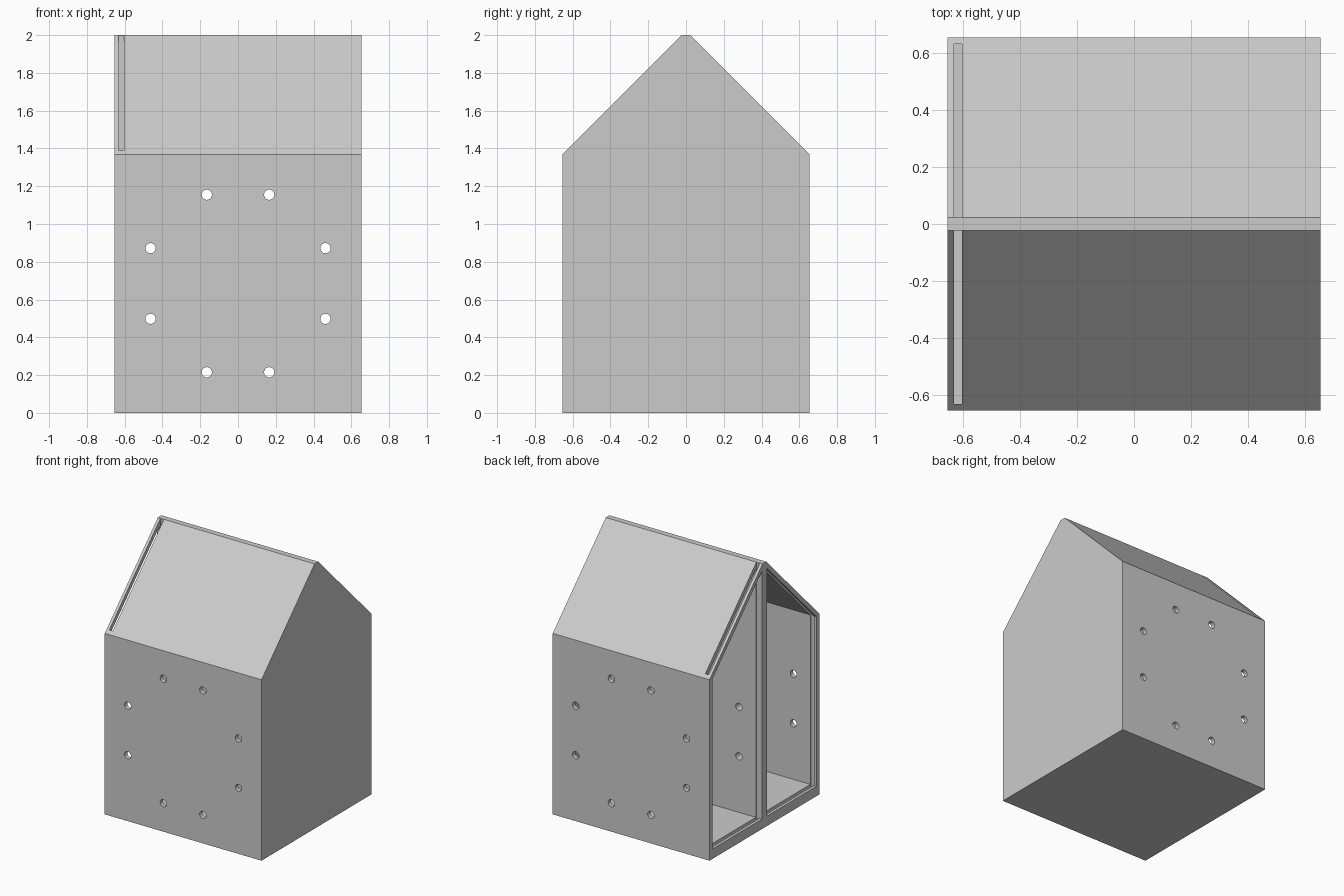
import bpy, bmesh, math

if "Cube" in bpy.data.objects:
    bpy.data.objects.remove(bpy.data.objects["Cube"])

HALF = 0.655       # half width and half depth
RIDGE = 0.022      # half width of the flat ridge
TOP = 2.0

grey = bpy.data.materials.new("plain grey")
grey.diffuse_color = (0.6, 0.6, 0.6, 1)
grey.use_nodes = True
grey.node_tree.nodes["Principled BSDF"].inputs["Base Color"].default_value = grey.diffuse_color


def prism(name, profile, x0, x1):
    """Extrude a (y, z) profile along x."""
    bm = bmesh.new()
    a = [bm.verts.new((x0, y, z)) for y, z in profile]
    b = [bm.verts.new((x1, y, z)) for y, z in profile]
    n = len(profile)
    bm.faces.new(a)
    bm.faces.new(b[::-1])
    for i in range(n):
        bm.faces.new((a[i], b[i], b[(i + 1) % n], a[(i + 1) % n]))
    bmesh.ops.recalc_face_normals(bm, faces=bm.faces[:])
    return finish(name, bm)


def finish(name, bm):
    me = bpy.data.meshes.new(name)
    bm.to_mesh(me)
    bm.free()
    me.materials.append(grey)
    ob = bpy.data.objects.new(name, me)
    bpy.context.collection.objects.link(ob)
    return ob


def cut(target, cutter):
    """Subtract the cutter from the target and delete it."""
    cutter.hide_render = True
    mod = target.modifiers.new("cut", 'BOOLEAN')
    mod.operation = 'DIFFERENCE'
    mod.solver = 'EXACT'
    mod.object = cutter
    bpy.context.view_layer.objects.active = target
    bpy.ops.object.modifier_apply(modifier=mod.name)
    bpy.data.objects.remove(cutter)


def roof(y, drop=0.0):
    return TOP + RIDGE - abs(y) - drop


# solid house body with gabled roof
house = prism("house_body", [(-HALF, 0), (HALF, 0), (HALF, roof(HALF)), (RIDGE, TOP),
                             (-RIDGE, TOP), (-HALF, roof(HALF))], -HALF, HALF)

for s in (-1, 1):
    # room on each side of the divider, open on the left
    yi, yo = 0.03, 0.622
    cut(house, prism("room_cutter", [(s * yi, 0.075), (s * yo, 0.075),
                                     (s * yo, roof(yo, 0.045)), (s * yi, roof(yi, 0.045))],
                     -0.8, 0.622))
    # slot for a sliding panel, through the roof and into walls and floor
    cut(house, prism("slot_cutter", [(s * 0.0235, 0.045), (s * 0.632, 0.045),
                                     (s * 0.632, 2.2), (s * 0.0235, 2.2)],
                     -0.633, -0.604))

# ring of eight holes through front wall, divider and back wall
bm = bmesh.new()
for x in (0.165, 0.463):
    for sx in (-1, 1):
        for sz in (-1, 1):
            dz = 0.47 if x < 0.3 else 0.187
            new = bmesh.ops.create_cone(bm, cap_ends=True, segments=32, radius1=0.027,
                                        radius2=0.027, depth=2)["verts"]
            for v in new:
                px, py, pz = v.co
                v.co = (sx * x + px, -pz, 0.685 + sz * dz + py)
cut(house, finish("hole_cutter", bm))

# smooth hole walls, sharp edges elsewhere
bpy.ops.object.select_all(action='DESELECT')
house.select_set(True)
bpy.context.view_layer.objects.active = house
bpy.ops.object.shade_smooth_by_angle(angle=math.radians(30))
